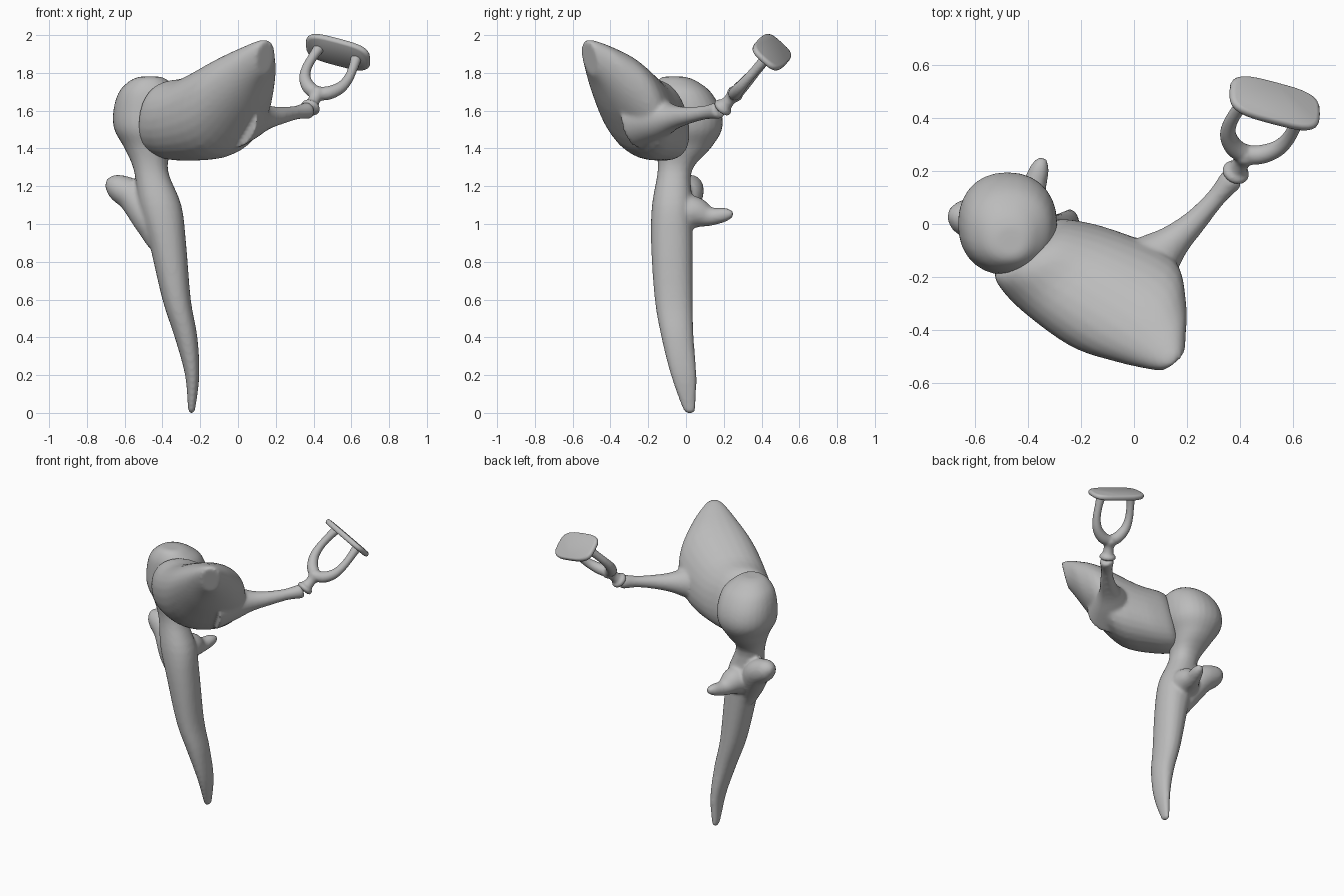
import bpy, bmesh, math
from mathutils import Vector

cube = bpy.data.objects.get("Cube")
if cube:
    bpy.data.objects.remove(cube, do_unlink=True)

bone = bpy.data.materials.new("bone_grey")
bone.use_nodes = True
bone.diffuse_color = (0.5, 0.5, 0.5, 1)
bone.node_tree.nodes["Principled BSDF"].inputs["Base Color"].default_value = (0.5, 0.5, 0.5, 1)

X, Y, Z = Vector((1, 0, 0)), Vector((0, 1, 0)), Vector((0, 0, 1))
SIDES, STEPS = 28, 4


def spline(rows):
    """Smoothly interpolate a list of equal-length number rows."""
    out = []
    last = len(rows) - 1
    for i in range(last):
        p, q, r, s = (rows[min(max(k, 0), last)] for k in (i - 1, i, i + 1, i + 2))
        for j in range(STEPS):
            t = j / STEPS
            out.append([b + t * ((c - a) + t * ((2 * a - 5 * b + 4 * c - d)
                        + t * (3 * (b - c) + d - a))) / 2
                        for a, b, c, d in zip(p, q, r, s)])
    return out + [list(rows[-1])]


def loft(bm, rings, power=2.0):
    """Bridge rounded sections given as (centre, half axis, half axis)."""
    loops = []
    for c, a, b in rings:
        loop = []
        for k in range(SIDES):
            t = math.tau * k / SIDES
            u, v = math.cos(t), math.sin(t)
            u = math.copysign(abs(u) ** (2 / power), u)
            v = math.copysign(abs(v) ** (2 / power), v)
            loop.append(bm.verts.new(c + a * u + b * v))
        loops.append(loop)
    for lo, hi in zip(loops, loops[1:]):
        for k in range(SIDES):
            n = (k + 1) % SIDES
            bm.faces.new((lo[k], lo[n], hi[n], hi[k]))
    bm.faces.new(loops[0][::-1])
    bm.faces.new(loops[-1])


def tube(bm, rows):
    """Round tube through (x, y, z, radius) rows."""
    pts = [(Vector(r[:3]), max(r[3], 0.004)) for r in spline(rows)]
    rings = []
    for i, (c, rad) in enumerate(pts):
        d = (pts[min(i + 1, len(pts) - 1)][0] - pts[max(i - 1, 0)][0]).normalized()
        side = d.cross(Z if abs(d.z) < 0.9 else X).normalized()
        rings.append((c, side * rad, d.cross(side) * rad))
    loft(bm, rings)


def finish(name, bm, voxel=0, smooth=0):
    bmesh.ops.recalc_face_normals(bm, faces=bm.faces)
    mesh = bpy.data.meshes.new(name)
    bm.to_mesh(mesh)
    bm.free()
    mesh.materials.append(bone)
    obj = bpy.data.objects.new(name, mesh)
    bpy.context.collection.objects.link(obj)
    mesh.shade_smooth()
    if voxel:
        mod = obj.modifiers.new("Blend", "REMESH")
        mod.mode = "VOXEL"
        mod.voxel_size = voxel
        mod.use_smooth_shade = True
        mod = obj.modifiers.new("Soften", "SMOOTH")
        mod.iterations = smooth
    return obj


# Hammer bone: handle, neck and head as (z, x min, x max, y min, y max)
bm = bmesh.new()
hammer = [
    (0, -.26, -.235, 0, .04), (.03, -.265, -.225, -.02, .05),
    (.2, -.28, -.205, -.08, .055), (.4, -.335, -.215, -.13, .04),
    (.6, -.4, -.25, -.165, .035), (.9, -.47, -.275, -.185, .035),
    (1.1, -.525, -.3, -.18, .035), (1.28, -.55, -.37, -.15, .03),
    (1.4, -.6, -.35, -.16, .13), (1.5, -.655, -.3, -.19, .19),
    (1.6, -.66, -.29, -.19, .185), (1.7, -.63, -.31, -.18, .13),
    (1.76, -.57, -.37, -.15, .05), (1.78, -.52, -.41, -.12, -.01)]
loft(bm, [(Vector(((a + b) / 2, (c + d) / 2, z)), X * ((b - a) / 2), Y * ((d - c) / 2))
          for z, a, b, c, d in spline(hammer)], 2.2)
# Side knob and rear spur
tube(bm, [(-.42, -.07, .9, .06), (-.47, -.05, 1.02, .085), (-.55, 0, 1.14, .085),
          (-.62, .02, 1.185, .075), (-.67, .03, 1.205, .055), (-.7, .035, 1.21, .02)])
tube(bm, [(-.42, -.04, 1.06, .1), (-.4, .05, 1.06, .085), (-.38, .13, 1.04, .05),
          (-.355, .21, 1.05, .036), (-.345, .25, 1.055, .015)])
finish("hammer_bone", bm, 0.011, 4)

# Anvil bone: body as (x, y, z, half width, half height)
bm = bmesh.new()
across = Vector((.77, .64, 0))
anvil = [(-.41, -.09, 1.56, .15, .175), (-.37, -.11, 1.555, .185, .205),
         (-.25, -.175, 1.56, .23, .225), (-.05, -.29, 1.63, .255, .265),
         (.06, -.4, 1.75, .175, .2), (.12, -.48, 1.85, .095, .125),
         (.145, -.51, 1.88, .06, .09)]
tilt = Vector((.1, -.2, 1))
loft(bm, [(Vector((x, y, z)), across * w, tilt * h)
          for x, y, z, w, h in spline(anvil)], 2.15)
# Long arm flaring out of the body
tube(bm, [(-.02, -.24, 1.56, .16), (.07, -.14, 1.56, .11), (.15, -.065, 1.565, .066),
          (.23, .01, 1.575, .046), (.31, .1, 1.59, .037), (.365, .165, 1.6, .045),
          (.38, .18, 1.604, .04)])
finish("anvil_bone", bm, 0.011, 8)

# Stirrup bone frame: long axis, short axis and outward axis
out = Vector((.35, .62, .70)).normalized()
long = Vector((.936, -.248, -.248)).normalized()
short = out.cross(long)
base = Vector((.42, .26, 1.69))


def local(u, n):
    return base + long * u + out * n


# Collar, neck and the two arched legs
bm = bmesh.new()
tube(bm, [(*local(0, n), r) for n, r in
          ((-.125, .03), (-.115, .05), (-.095, .05), (-.08, .036),
           (-.04, .032), (0, .044), (.03, .03))])
for side in (-1, 1):
    tube(bm, [(*local(side * u, n), r) for u, n, r in
              ((0, 0, .036), (.055, .025, .036), (.1, .08, .031),
               (.117, .15, .026), (.115, .23, .025), (.105, .31, .03))])
finish("stirrup_legs", bm, 0.007, 4)

# Footplate with rounded rim
bm = bmesh.new()
loft(bm, [(local(0, n), long * (.18 * s), short * (.098 * s))
          for n, s in ((.295, .9), (.3, .97), (.308, 1), (.318, 1), (.326, .97), (.33, .9))], 3.4)
plate = finish("stirrup_footplate", bm)
bpy.context.view_layer.objects.active = plate
plate.select_set(True)
bpy.ops.object.shade_smooth_by_angle(angle=math.radians(50))
